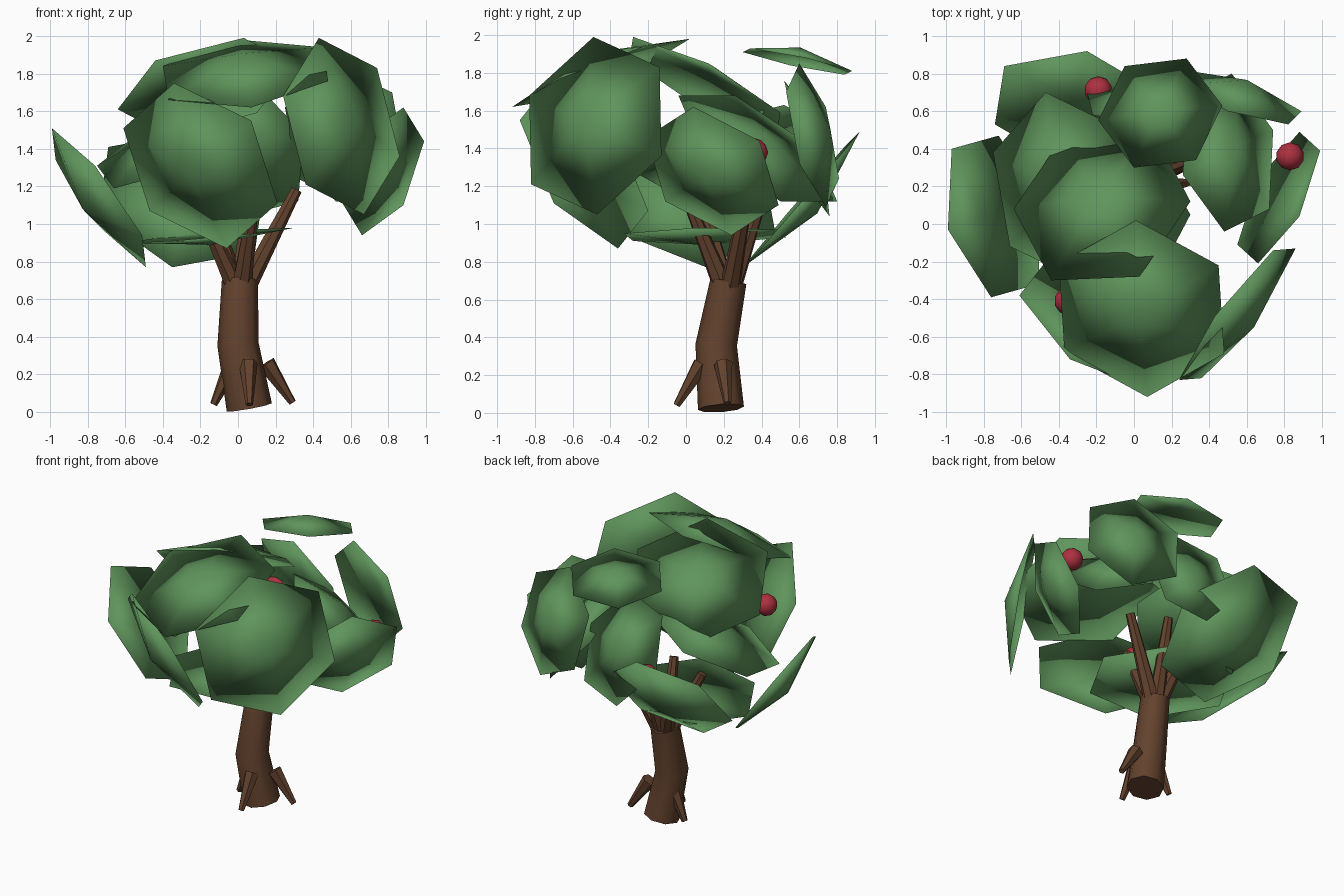
import bpy, bmesh, math
from mathutils import Vector

default_cube = bpy.data.objects.get("Cube")
if default_cube:
    bpy.data.objects.remove(default_cube, do_unlink=True)


def make_material(name, colour):
    material = bpy.data.materials.new(name)
    material.use_nodes = True
    material.diffuse_color = (*colour, 1)
    shader = material.node_tree.nodes["Principled BSDF"]
    shader.inputs["Base Color"].default_value = (*colour, 1)
    shader.inputs["Roughness"].default_value = 0.8
    return material


bark = make_material("bark_brown", (0.125, 0.055, 0.027))
foliage = make_material("leaf_green", (0.115, 0.30, 0.107))
fruit = make_material("fruit_red", (0.42, 0.03, 0.05))


def finish(bm, name, material, angle):
    """Turn a bmesh into a smooth shaded object with sharp edges kept."""
    mesh = bpy.data.meshes.new(name)
    bm.to_mesh(mesh)
    bm.free()
    mesh.materials.append(material)
    obj = bpy.data.objects.new(name, mesh)
    bpy.context.collection.objects.link(obj)
    bpy.ops.object.select_all(action="DESELECT")
    bpy.context.view_layer.objects.active = obj
    obj.select_set(True)
    bpy.ops.object.shade_smooth_by_angle(angle=math.radians(angle))
    return obj


def tube(name, points, radii, sides=8):
    """Tapered tube whose rings follow a path."""
    points = [Vector(p) for p in points]
    bm = bmesh.new()
    rings = []
    for i, (point, radius) in enumerate(zip(points, radii)):
        before = points[max(i - 1, 0)]
        after = points[min(i + 1, len(points) - 1)]
        turn = Vector((0, 0, 1)).rotation_difference(after - before)
        ring = []
        for k in range(sides):
            t = math.tau * k / sides
            offset = Vector((math.cos(t), math.sin(t), 0)) * radius
            ring.append(bm.verts.new(point + turn @ offset))
        rings.append(ring)
    for low, high in zip(rings, rings[1:]):
        for k in range(sides):
            n = (k + 1) % sides
            bm.faces.new((low[k], low[n], high[n], high[k]))
    bm.faces.new(rings[0][::-1])
    bm.faces.new(rings[-1])
    bmesh.ops.recalc_face_normals(bm, faces=bm.faces)
    return finish(bm, name, bark, 50)


def leaf(name, centre, a, b, bulge=0.25):
    """Thin six-sided domed shell; a and b reach two neighbouring corners."""
    centre, a, b = Vector(centre), Vector(a), Vector(b)
    normal = a.cross(b)
    rise = normal.normalized() * bulge * math.sqrt(normal.length)
    bm = bmesh.new()
    outer = bm.verts.new(centre + rise)
    inner = bm.verts.new(centre + rise * 0.6)
    rim = [bm.verts.new(centre + d) for d in (a, b, b - a, -a, -b, a - b)]
    for here, there in zip(rim, rim[1:] + rim[:1]):
        bm.faces.new((outer, here, there))
        bm.faces.new((inner, there, here))
    return finish(bm, name, foliage, 180)


# Bent trunk
tube("trunk", [(.06, .185, .025), (0, .16, .36), (.01, .225, .70)],
     [.122, .11, .096])

# Roots splaying from the trunk foot
root_tips = {"front": (.06, -.05, .04), "left": (.29, .22, .05),
             "right": (-.13, .2, .04)}
for side, tip in root_tips.items():
    start = Vector((.05, .18, 0)).lerp(Vector(tip), .42)
    start.z = .26
    tube(side + "_root", [start, tip], [.05, .02], 6)

# Branches fanning up into the crown
branch_tips = [(.31, .33, 1.18), (-.2, .1, 1.08), (.06, .42, 1.2),
               (.08, .02, 1.1), (-.16, .38, 1.12)]
for number, tip in enumerate(branch_tips):
    start = Vector((.01, .22, .66)).lerp(Vector(tip), .1)
    start.z = .66
    tube(f"branch_{number}", [start, tip], [.055, .03], 7)

# Crown plates: centre, first corner, next corner
leaf("front_leaf", (-.2, -.54, 1.31), (-.14, -.18, .44), (-.41, .16, .2))
leaf("front_left_leaf", (.55, -.48, 1.52), (.31, .35, -.16), (.19, .34, .31))
leaf("front_top_leaf", (.04, -.45, 1.8), (.41, .23, .14), (-.03, .47, .18))
leaf("crown_leaf", (-.17, .1, 1.73), (.47, .02, .12), (.27, .4, -.14))
leaf("right_inner_leaf", (-.38, .2, 1.41), (-.37, .18, -.1), (-.28, -.32, -.22))
leaf("left_inner_leaf", (.5, .38, 1.4), (.22, -.3, 0), (.24, .12, -.28))
leaf("left_outer_leaf", (.77, .14, 1.28), (.22, .25, .16), (.11, -.1, .34))
leaf("back_left_leaf", (.57, .67, 1.47), (.25, -.14, .23), (.32, -.07, -.15), .3)
leaf("back_low_leaf", (-.3, .61, 1.13), (.05, .31, .36), (.44, .08, .08))
leaf("right_outer_leaf", (-.74, .04, 1.14), (-.25, -.07, .37), (-.23, .36, .2))
leaf("under_leaf", (-.15, .1, .94), (.2, .38, .03), (.45, -.05, .04), .12)
leaf("back_inner_leaf", (.05, .64, 1.4), (.3, -.06, .08), (.27, .06, -.28))
leaf("top_back_leaf", (.14, .59, 1.86), (.33, .04, .02), (.14, .29, -.05))

# Round fruits tucked among the plates
fruit_spots = [(.83, .36, 1.38), (-.19, .71, 1.3), (-.35, -.41, 1.42)]
for number, spot in enumerate(fruit_spots):
    bm = bmesh.new()
    bmesh.ops.create_icosphere(bm, subdivisions=2, radius=.075)
    bmesh.ops.translate(bm, verts=bm.verts, vec=spot)
    finish(bm, f"fruit_{number}", fruit, 60)
